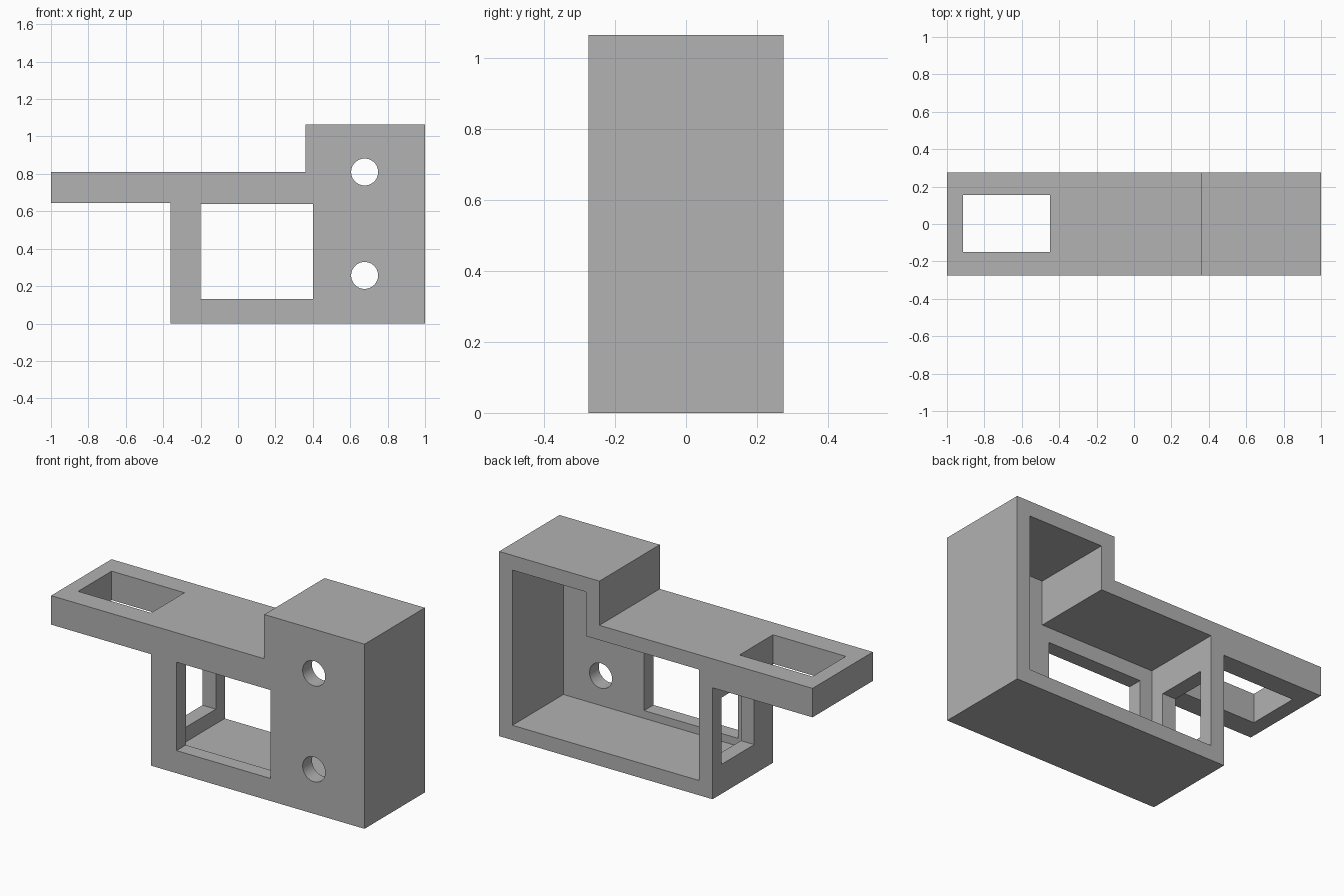
import bpy, bmesh, math
from mathutils import Matrix

cube = bpy.data.objects.get("Cube")
if cube:
    bpy.data.objects.remove(cube, do_unlink=True)

grey = bpy.data.materials.new("plain grey")
grey.use_nodes = True
colour = (0.445, 0.445, 0.445, 1)
grey.diffuse_color = colour
grey.node_tree.nodes["Principled BSDF"].inputs["Base Color"].default_value = colour

HALF = 0.275     # half depth
WALL = 0.085     # wall thickness
TOP, SHELF, UNDER = 1.065, 0.81, 0.643
LEG, STEP = -0.362, 0.36


def finish(name, bm):
    bmesh.ops.recalc_face_normals(bm, faces=bm.faces)
    mesh = bpy.data.meshes.new(name)
    bm.to_mesh(mesh)
    bm.free()
    mesh.materials.append(grey)
    obj = bpy.data.objects.new(name, mesh)
    bpy.context.collection.objects.link(obj)
    return obj


def prism(name, outline, y0, y1):
    """Extrude an x-z outline from y0 to y1."""
    bm = bmesh.new()
    face = bm.faces.new([bm.verts.new((x, y0, z)) for x, z in outline])
    made = bmesh.ops.extrude_face_region(bm, geom=[face])["geom"]
    verts = [v for v in made if isinstance(v, bmesh.types.BMVert)]
    bmesh.ops.translate(bm, verts=verts, vec=(0, y1 - y0, 0))
    return finish(name, bm)


def box(name, x0, x1, y0, y1, z0, z1):
    return prism(name, [(x0, z0), (x1, z0), (x1, z1), (x0, z1)], y0, y1)


def drill(name, x, z, radius):
    bm = bmesh.new()
    turn = Matrix.Translation((x, -HALF, z)) @ Matrix.Rotation(math.pi / 2, 4, "X")
    bmesh.ops.create_cone(bm, cap_ends=True, segments=48, radius1=radius,
                          radius2=radius, depth=0.3, matrix=turn)
    return finish(name, bm)


def cut(target, cutter):
    cutter.hide_render = True
    mod = target.modifiers.new(cutter.name, "BOOLEAN")
    mod.operation = "DIFFERENCE"
    mod.solver = "EXACT"
    mod.object = cutter
    bpy.context.view_layer.objects.active = target
    bpy.ops.object.modifier_apply(modifier=mod.name)
    bpy.data.objects.remove(cutter, do_unlink=True)


# Stepped housing with the overhanging shelf
housing = prism("stepped_housing", [
    (LEG, 0), (1, 0), (1, TOP), (STEP, TOP), (STEP, SHELF),
    (-1, SHELF), (-1, UNDER), (LEG, UNDER)], -HALF, HALF)

# Hollow interior, open at the back
cut(housing, prism("interior", [
    (LEG + WALL, WALL), (1 - WALL, WALL), (1 - WALL, TOP - WALL),
    (STEP + WALL, TOP - WALL), (STEP + WALL, SHELF - WALL),
    (LEG + WALL, SHELF - WALL)], -HALF + WALL, HALF + 0.1))

# Front window, side opening and shelf slot
cut(housing, box("front_window", -0.2, 0.4, -0.4, -0.1, 0.13, 0.64))
cut(housing, box("side_opening", -0.45, -0.2, -0.105, 0.193, 0.17, 0.555))
cut(housing, box("shelf_slot", -0.915, -0.45, -0.15, 0.155, 0.5, 1))

# Two round holes in the front wall
for z in (0.257, 0.81):
    cut(housing, drill("round_hole", 0.677, z, 0.072))

# Smooth hole walls, crisp edges elsewhere
bpy.ops.object.select_all(action="DESELECT")
housing.select_set(True)
bpy.context.view_layer.objects.active = housing
bpy.ops.object.shade_smooth_by_angle(angle=math.radians(30))
